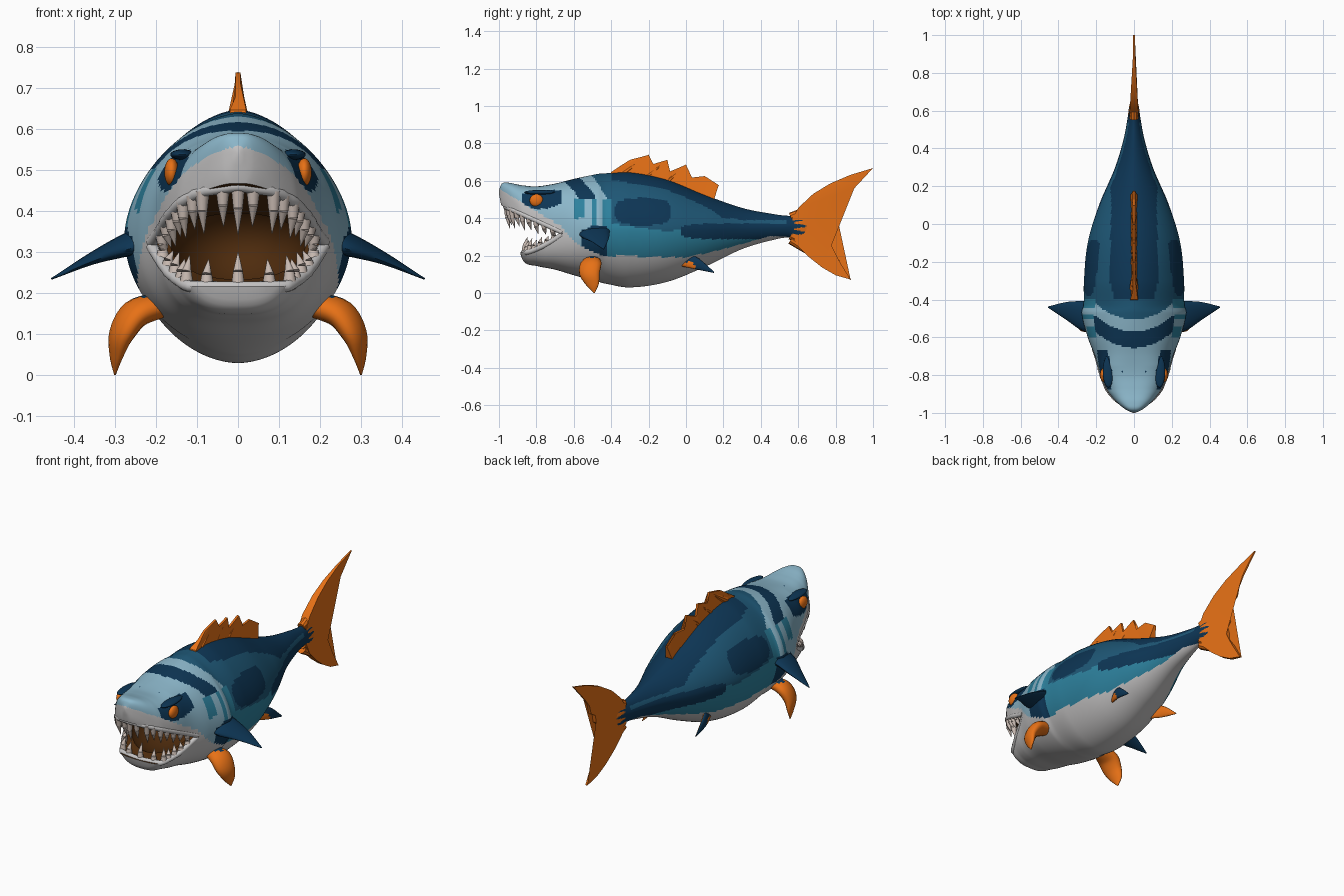
import bpy, bmesh, math
from mathutils import Vector

cube = bpy.data.objects.get("Cube")
if cube:
    bpy.data.objects.remove(cube)

# Palette
COLOURS = {
    "belly_white": (.56, .55, .55), "pale_blue": (.26, .47, .59), "teal": (.026, .22, .34),
    "mid_blue": (.013, .095, .18), "navy": (.004, .036, .09), "orange": (.80, .165, .008),
    "mouth_brown": (.075, .024, .004), "tooth_ivory": (.58, .49, .44)}
WHITE, PALE, TEAL, MID, NAVY, ORANGE, BROWN, IVORY = range(8)
MATS = []
for label, rgb in COLOURS.items():
    m = bpy.data.materials.new(label)
    m.use_nodes = True
    m.diffuse_color = (*rgb, 1)
    bsdf = m.node_tree.nodes["Principled BSDF"]
    bsdf.inputs["Base Color"].default_value = (*rgb, 1)
    bsdf.inputs["Roughness"].default_value = .6
    MATS.append(m)


def finish(name, bm, colour, angle=40):
    """Turn a bmesh into an object; colour is an index or a rule on a face."""
    bmesh.ops.recalc_face_normals(bm, faces=bm.faces)
    for f in bm.faces:
        f.material_index = colour(f) if callable(colour) else colour
    mesh = bpy.data.meshes.new(name)
    bm.to_mesh(mesh)
    bm.free()
    for m in MATS:
        mesh.materials.append(m)
    mesh.shade_smooth()
    mesh.set_sharp_from_angle(angle=math.radians(angle))
    ob = bpy.data.objects.new(name, mesh)
    bpy.context.collection.objects.link(ob)
    return ob


def loft(rings):
    bm = bmesh.new()
    rows = [[bm.verts.new(p) for p in ring] for ring in rings]
    n = len(rows[0])
    for a, b in zip(rows, rows[1:]):
        for i in range(n):
            j = (i + 1) % n
            bm.faces.new((a[i], a[j], b[j], b[i]))
    bm.faces.new(rows[0])
    bm.faces.new(rows[-1])
    return bm


def smooth(rows, times, gap):
    """Fill in rows of numbers along a smooth curve."""
    out, last = [], len(rows) - 1
    for i in range(last):
        ids = [max(0, min(last, i + d)) for d in (-1, 0, 1, 2)]
        t0, t1, t2, t3 = (times[k] for k in ids)
        steps = max(4, round((t2 - t1) / gap))
        for s in range(steps):
            t, row = s / steps, []
            for p0, p1, p2, p3 in zip(*(rows[k] for k in ids)):
                m1 = (p2 - p0) / (t2 - t0) * (t2 - t1)
                m2 = (p3 - p1) / (t3 - t1) * (t2 - t1)
                row.append((2*t**3 - 3*t**2 + 1) * p1 + (t**3 - 2*t**2 + t) * m1
                           + (3*t**2 - 2*t**3) * p2 + (t**3 - t**2) * m2)
            out.append(row)
    return out + [list(rows[-1])]


def add_cone(bm, a, b, r1, r2=.001):
    a, b = Vector(a), Vector(b)
    mat = (b - a).to_track_quat('Z', 'Y').to_matrix().to_4x4()
    mat.translation = (a + b) / 2
    bmesh.ops.create_cone(bm, cap_ends=True, segments=10, radius1=r1, radius2=r2,
                          depth=(b - a).length, matrix=mat)


def ball(name, centre, radii, colour):
    bm = bmesh.new()
    bmesh.ops.create_uvsphere(bm, u_segments=32, v_segments=20, radius=1)
    for v in bm.verts:
        v.co = Vector(centre) + Vector(c * r for c, r in zip(v.co, radii))
    return finish(name, bm, colour)


def interp(y, pts):
    for a, b in zip(pts, pts[1:]):
        if y <= b[0]:
            k = max(0, (y - a[0]) / (b[0] - a[0]))
            return a[1] + (b[1] - a[1]) * k
    return pts[-1][1]


# Body stations: y, top, bottom, height of widest point, half width
STATIONS = [
    (-1, .55, .53, .54, .006), (-.985, .585, .46, .53, .04), (-.95, .59, .4, .5, .085),
    (-.9, .58, .26, .44, .13), (-.87, .575, .17, .4, .15), (-.8, .57, .145, .38, .178),
    (-.7, .585, .125, .35, .207), (-.6, .61, .095, .34, .245), (-.47, .637, .06, .34, .277),
    (-.43, .64, .05, .34, .267), (-.3, .646, .03, .34, .265), (-.1, .605, .06, .34, .245),
    (.1, .525, .14, .34, .185), (.3, .455, .235, .345, .1), (.45, .425, .28, .35, .055),
    (.56, .413, .297, .355, .034), (.62, .43, .27, .355, .026), (.7, .43, .28, .355, .005)]
AROUND = 128
dense = smooth(STATIONS, [s[0] for s in STATIONS], .008)


def boxiness(y, above):
    return interp(y, [(-.75, .72), (-.45, 1.2 if above else 1.07)])


def side(y, z):
    """Half width of the body at a given length and height."""
    _, top, bot, zc, w = min(dense, key=lambda r: abs(r[0] - y))
    p = boxiness(y, z > zc)
    d = min(1, abs((z - zc) / ((top if z > zc else bot) - zc)))
    return w * max(0, 1 - d ** (2 / p)) ** (p / 2)


def upper_z(y):
    return .33 + (-.68 - y) * .45


def lower_z(y):
    return .215 + .105 * (max(0, y + .88) / .22) ** 1.5


BELLY = [(-.66, .34), (-.58, .26), (-.45, .2), (0, .19), (.2, .235), (.45, .305), (.55, .3)]


def body_colour(f):
    x, y, z = f.calc_center_median()
    x = abs(x)
    if y > .57:  # fingers of orange reaching into the dark tail root
        return ORANGE if y > .61 + .035 * math.sin(z * 180) else NAVY
    if z < interp(y, BELLY) or (y < -.66 and z < upper_z(y) + .03 + .16 * (-.66 - y)):
        return WHITE
    if y < -.4:
        dy = y + .775
        if x > .09 and abs(dy) < .105 and .45 + .4 * max(0, abs(dy) - .035) < z < .55 - .2 * max(0, -dy):
            return NAVY
        if -.56 < y < -.42 and z < .36 - .5 * max(0, -.5 - y):
            return NAVY
        back = y - 2 * x * x
        if z > .5:
            return NAVY if -.655 < back < -.57 else PALE if back < -.505 else MID
        if -.6 < y < -.545 and z > .4:
            return TEAL
        return PALE if y < -.5 or -.475 < y < -.445 else TEAL
    # Dark saddle, side blotches and flank bands
    if z > .4 and x < interp(y, [(-.4, .1), (-.3, .13), (.1, .12), (.3, .13)]) or (y > .28 and z > .39):
        return NAVY
    if abs((y + .23) / .15) ** 3 + abs((z - .435) / .073) ** 3 < 1:
        return NAVY
    if abs((y - .3) / .33) ** 4 + abs((z - .33) / .042) ** 4 < 1 or y > .54:
        return NAVY
    return MID if z > interp(y, [(-.4, .37), (-.1, .33), (.1, .36), (.6, .37)]) else TEAL


rings = []
for y, top, bot, zc, w in dense:
    ring = []
    for k in range(AROUND):
        a = math.tau * k / AROUND
        c, s = math.cos(a), math.sin(a)
        p, h = boxiness(y, s > 0), top - zc if s > 0 else zc - bot
        ring.append((math.copysign(abs(c) ** p, c) * w, y, zc + h * math.copysign(abs(s) ** p, s)))
    rings.append(ring)
body = finish("body", loft(rings), body_colour)

# Open mouth, cut with a wedge and a rounded throat
gape = [(-1.1, upper_z(-1.1)), (-.66, .32)]
gape += [(y, lower_z(y)) for y in (-.7, -.74, -.78, -.82, -.86)] + [(-1.1, .215)]
wedge = finish("mouth_cutter", loft([[(x, y, z) for y, z in gape] for x in (-.4, .4)]), BROWN)
throat = ball("throat_cutter", (0, -.66, .32), (.165, .21, .125), BROWN)
for cutter in (wedge, throat):
    cutter.hide_render = True
    mod = body.modifiers.new("cut", 'BOOLEAN')
    mod.operation, mod.solver, mod.object = 'DIFFERENCE', 'EXACT', cutter
bpy.context.view_layer.update()
cut_mesh = bpy.data.meshes.new_from_object(body.evaluated_get(bpy.context.evaluated_depsgraph_get()))
body.modifiers.clear()
body.data = cut_mesh
cut_mesh.shade_smooth()
cut_mesh.set_sharp_from_angle(angle=math.radians(40))
for cutter in (wedge, throat):
    bpy.data.objects.remove(cutter)


def lip_point(u, upper):
    """Point on the lip; u runs from -1 (right corner) over 0 (front) to 1."""
    y = (-.972 if upper else -.878) + (.305 if upper else .21) * abs(u) ** 1.6
    z = upper_z(y) if upper else lower_z(y)
    return Vector((math.copysign(side(y, z) * min(1, 5 * abs(u)), u), y, z))


# Lips and teeth
for name, upper, count, length in (("upper", True, 9, .118), ("lower", False, 7, .085)):
    curve = bpy.data.curves.new(name + "_lip", 'CURVE')
    curve.dimensions, curve.bevel_depth, curve.bevel_resolution = '3D', .014, 3
    curve.use_fill_caps = True
    spline = curve.splines.new('POLY')
    spline.points.add(40)
    for k, pt in enumerate(spline.points):
        p = lip_point(k / 20 - 1, upper)
        pt.co = (p.x * .96, p.y + .008, p.z, 1)
    spline.use_smooth = True
    curve.materials.append(MATS[WHITE])
    bpy.context.collection.objects.link(bpy.data.objects.new(name + "_lip", curve))
    bm = bmesh.new()
    for k in range(1 - count, count):
        u = k / count
        p = lip_point(u, upper)
        inward = (Vector((0, -.62, p.z)) - p).normalized()
        root = p + inward * .016
        size = length * (1 - .55 * abs(u)) * (1 if k % 2 == 0 else .85)
        tip = root + inward * .015 + Vector((0, 0, -size if upper else size))
        mid = root.lerp(tip, .45) - inward * .006
        add_cone(bm, root, mid, .018, .0125)
        add_cone(bm, mid, tip, .0125)
    finish(name + "_teeth", bm, IVORY)


def fin(name, stations, chord, colour, s):
    """Tapered fin; stations hold x, y, z, half chord, half thickness; s mirrors it."""
    rows = smooth(stations, range(len(stations)), .2)
    path, chord, out = [Vector(r[:3]) for r in rows], Vector(chord).normalized(), []
    for i, (p, row) in enumerate(zip(path, rows)):
        tangent = path[min(i + 1, len(path) - 1)] - path[max(i - 1, 0)]
        normal = tangent.cross(chord).normalized()
        ring = []
        for k in range(16):
            a = math.tau * k / 16
            q = p + chord * math.cos(a) * row[3] + normal * math.sin(a) * row[4]
            ring.append((q.x * s, q.y, q.z))
        out.append(ring)
    return finish(name, loft(out), colour, 60)


def rear_colour(f):
    c = f.calc_center_median()
    outer = f.normal.x * c.x > 0
    return NAVY if outer and not (c.y < .045 and c.z < .165) else ORANGE


# Paired fins, eyes, brows and nostrils
for s, label in ((1, "left"), (-1, "right")):
    fin(label + "_pectoral_fin", [(.22, -.49, .335, .085, .032), (.28, -.485, .315, .078, .025),
                                  (.36, -.46, .283, .047, .013), (.455, -.44, .235, .003, .002)],
        (0, 1, .15), NAVY, s)
    fin(label + "_pelvic_fin", [(.19, -.5, .172, .045, .032), (.25, -.51, .15, .06, .034),
                                (.284, -.515, .1, .055, .028), (.297, -.5, .045, .035, .014),
                                (.3, -.49, .001, .003, .002)],
        (.25, .95, .1), lambda f: NAVY if f.calc_center_median().z > .188 else ORANGE, s)
    fin(label + "_rear_fin", [(.13, -.01, .18, .04, .014), (.155, .06, .155, .03, .011),
                              (.165, .15, .11, .003, .002)], (0, .4, .9), rear_colour, s)
    ball(label + "_eye", (s * (side(-.8, .495) + .001), -.8, .495), (.018, .036, .034), ORANGE)
    ball(label + "_brow", (s * (side(-.78, .535) - .002), -.78, .538), (.03, .085, .013), NAVY)
    ball(label + "_nostril", (s * .06, -.78, .563), (.008, .01, .006), NAVY)


def plate(name, outline, thickness, spines, radius):
    """Thin upright fin on the centre line with raised spines."""
    bm = loft([[(sx * thickness(y, z), y, z) for y, z in outline] for sx in (-1, 1)])
    bmesh.ops.triangulate(bm, faces=bm.faces)
    for (ay, az), (by, bz) in spines:
        add_cone(bm, (0, ay, az), (0, by, bz), radius, .002)
    finish(name, bm, ORANGE, 30)


# Spiny dorsal fin
tips = [(-.2, .738), (-.1, .712), (0, .686), (.1, .625), (.175, .577)]
valleys = [(-.19, .685), (-.085, .65), (.01, .615), (.095, .565)]
outline = [(-.41, .61), (-.4, .647), (-.35, .68), (-.3, .712)]
for k, tip in enumerate(tips):
    outline += [tip] + valleys[k:k + 1]
outline += [(.15, .5), (.1, .47), (-.1, .55)]
plate("dorsal_fin", outline, lambda y, z: .006 if z > .65 - max(0, y + .1) * .5 else .02,
      [((y - .14, z - .1 - .015 * k), (y, z)) for k, (y, z) in enumerate(tips)], .024)

# Forked tail fin with a ragged trailing edge
edge = [(1, .668), (.9, .56), (.862, .51), (.848, .46), (.815, .44), (.805, .395), (.78, .375),
        (.785, .335), (.76, .31), (.775, .26), (.775, .23), (.82, .17), (.88, .072)]
outline = [(.57, .4), (.6, .455), (.68, .53), (.77, .585), (.88, .632)] + edge
outline += [(.8, .095), (.73, .135), (.66, .19), (.6, .25), (.57, .31)]
plate("tail_fin", outline, lambda y, z: max(.004, .024 - .06 * (y - .58)),
      [((.56, .355 + (z - .355) * .25), (y, z)) for y, z in edge[1::2] + [edge[-1]]], .024)
